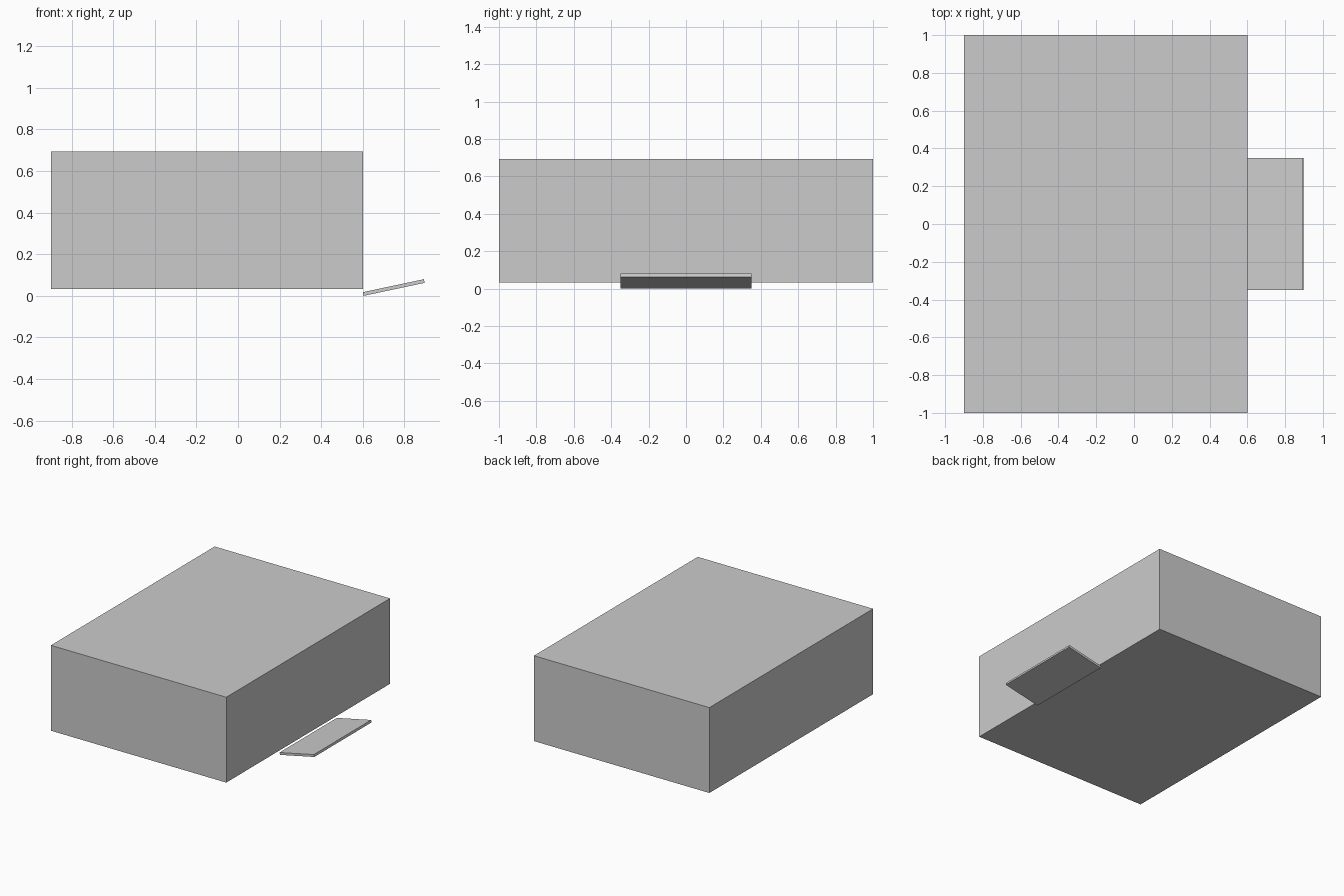
import bpy
from math import radians
from mathutils import Matrix

if "Cube" in bpy.data.objects:
    bpy.data.objects.remove(bpy.data.objects["Cube"])


def box(name, size, matrix):
    bpy.ops.mesh.primitive_cube_add(size=1)
    ob = bpy.context.object
    ob.name = name
    ob.data.transform(matrix @ Matrix.Diagonal((*size, 1)))
    return ob


# main housing
z0, z1 = 0.033, 0.693
box("housing", (1.5, 2.0, z1 - z0), Matrix.Translation((-0.15, 0, (z0 + z1) / 2)))

# thin flap rising outward from the lower right side
tilt = Matrix.Rotation(radians(-12), 4, 'Y')
box("output_flap", (0.3, 0.7, 0.018), Matrix.Translation((0.749, 0, 0.04)) @ tilt)
